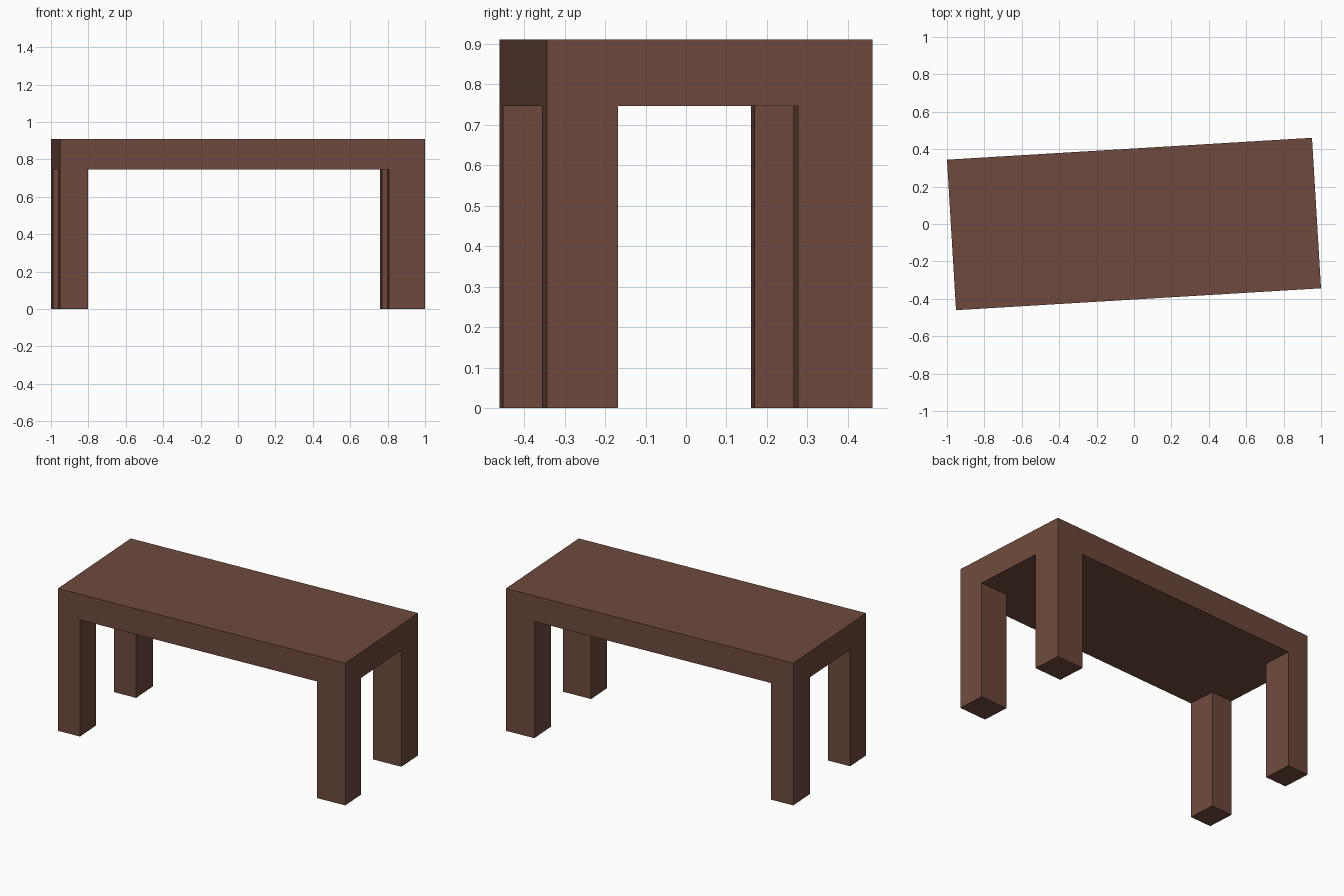
import bpy, bmesh, math
from mathutils import Matrix, Vector

if "Cube" in bpy.data.objects:
    bpy.data.objects.remove(bpy.data.objects["Cube"])

LENGTH, WIDTH, HEIGHT = 1.955, 0.806, 0.91
LEG_HEIGHT = 0.746
TURN = math.radians(3.43)
# Inner edges of the legs along the length and the width
X_CUTS = (-LENGTH / 2 + 0.15, LENGTH / 2 - 0.193)
Y_CUTS = (-WIDTH / 2 + 0.176, WIDTH / 2 - 0.184)

# Single wood colour
wood = bpy.data.materials.new("brown_wood")
wood.use_nodes = True
colour = (0.159, 0.068, 0.047, 1)
wood.diffuse_color = colour
wood.node_tree.nodes["Principled BSDF"].inputs["Base Color"].default_value = colour

# Table top slab
bm = bmesh.new()
slab = HEIGHT - LEG_HEIGHT
bmesh.ops.create_cube(bm, size=1, matrix=Matrix.Translation((0, 0, LEG_HEIGHT + slab / 2))
                      @ Matrix.Diagonal((LENGTH, WIDTH, slab, 1)))

# Divide the slab where the legs begin
for axis, cuts in ((0, X_CUTS), (1, Y_CUTS)):
    for cut in cuts:
        normal = Vector((0, 0, 0))
        normal[axis] = 1
        bmesh.ops.bisect_plane(bm, geom=bm.verts[:] + bm.edges[:] + bm.faces[:],
                               plane_co=normal * cut, plane_no=normal)


def is_leg_face(face):
    c = face.calc_center_median()
    return (face.normal.z < -0.9
            and not X_CUTS[0] < c.x < X_CUTS[1]
            and not Y_CUTS[0] < c.y < Y_CUTS[1])


# Four legs drawn down from the corners
bm.normal_update()
for face in [f for f in bm.faces if is_leg_face(f)]:
    foot = bmesh.ops.extrude_discrete_faces(bm, faces=[face])["faces"][0]
    for v in foot.verts:
        v.co.z = 0

# Merge flat regions and turn the table slightly
bmesh.ops.dissolve_limit(bm, angle_limit=math.radians(1), verts=bm.verts[:], edges=bm.edges[:])
bmesh.ops.recalc_face_normals(bm, faces=bm.faces[:])
bmesh.ops.rotate(bm, verts=bm.verts[:], cent=(0, 0, 0), matrix=Matrix.Rotation(TURN, 3, 'Z'))

mesh = bpy.data.meshes.new("table")
bm.to_mesh(mesh)
bm.free()
mesh.materials.append(wood)
bpy.context.collection.objects.link(bpy.data.objects.new("table", mesh))
